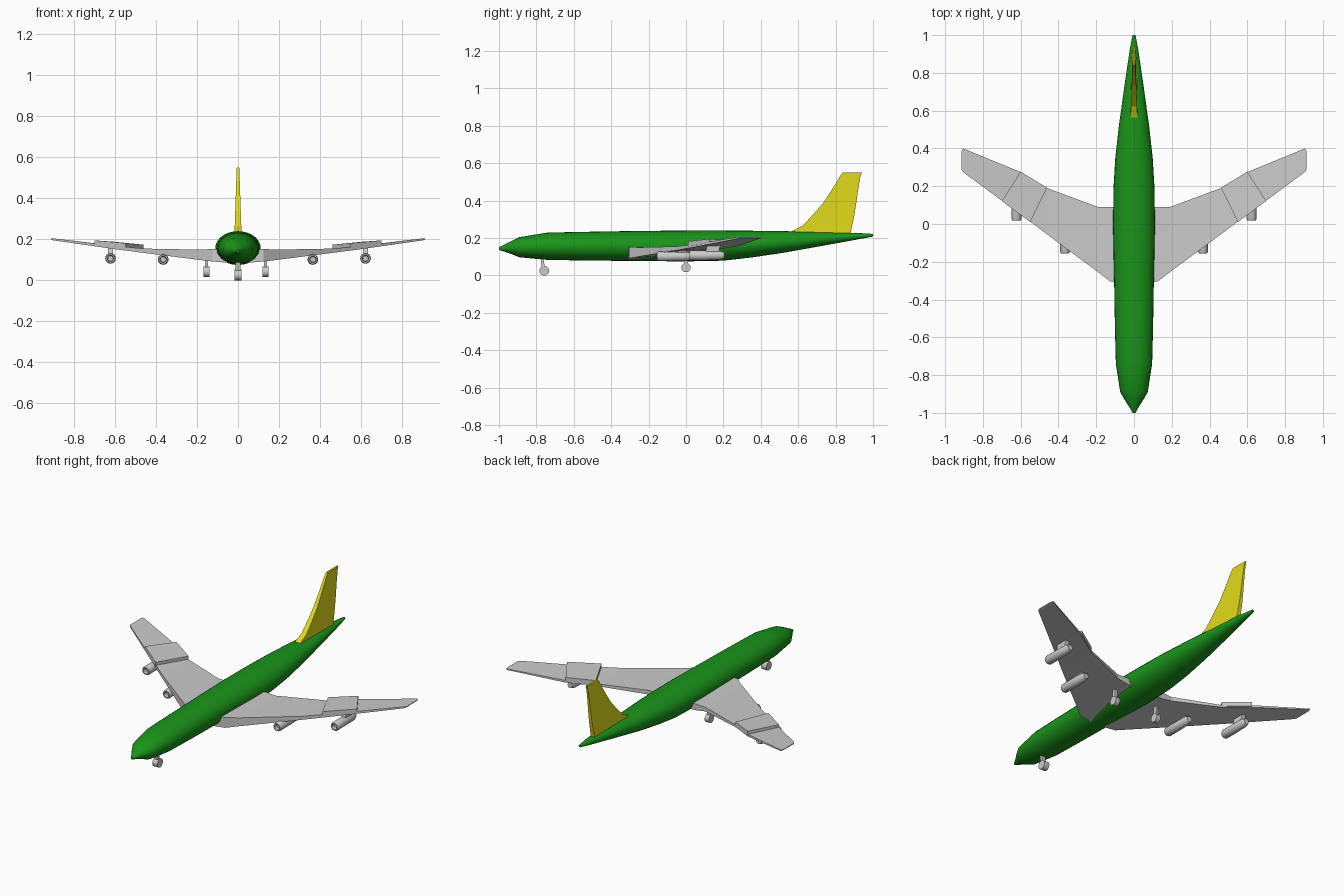
import bpy, math
from mathutils import Vector

if "Cube" in bpy.data.objects:
    bpy.data.objects.remove(bpy.data.objects["Cube"])


def material(name, rgb):
    m = bpy.data.materials.new(name)
    m.diffuse_color = (*rgb, 1)
    m.use_nodes = True
    m.node_tree.nodes["Principled BSDF"].inputs["Base Color"].default_value = m.diffuse_color
    return m


GREEN = material("green", (0.01, 0.30, 0.01))
YELLOW = material("yellow", (0.75, 0.70, 0.01))


def loft(name, rings, mat=None, smooth=None, mirror=False):
    """Skin equal-length rings of points into a capped solid."""
    n = len(rings[0])
    verts = [p for r in rings for p in r]
    faces = [tuple(range(n)), tuple(range(len(verts) - n, len(verts)))]
    for k in range(len(rings) - 1):
        for i in range(n):
            j = (i + 1) % n
            faces.append((k*n + i, k*n + j, (k+1)*n + j, (k+1)*n + i))
    me = bpy.data.meshes.new(name)
    me.from_pydata(verts, [], faces)
    ob = bpy.data.objects.new(name, me)
    bpy.context.collection.objects.link(ob)
    bpy.ops.object.select_all(action='DESELECT')
    bpy.context.view_layer.objects.active = ob
    ob.select_set(True)
    bpy.ops.object.mode_set(mode='EDIT')
    bpy.ops.mesh.select_all(action='SELECT')
    bpy.ops.mesh.normals_make_consistent(inside=False)
    bpy.ops.object.mode_set(mode='OBJECT')
    if mat:
        me.materials.append(mat)
    if smooth:
        bpy.ops.object.shade_smooth_by_angle(angle=math.radians(smooth))
    if mirror:
        ob.modifiers.new("mirror", 'MIRROR')
    return ob


def ellipse(x, y, z, rx, rz, n):
    return [(x + rx*math.cos(2*math.pi*i/n), y, z + rz*math.sin(2*math.pi*i/n))
            for i in range(n)]


def wheel(name, x, y, z, r, w):
    rings = []
    for dx in (-w/2, w/2):
        rings.append([(x + dx, y + r*math.cos(2*math.pi*i/20), z + r*math.sin(2*math.pi*i/20))
                      for i in range(20)])
    return loft(name, rings, smooth=30)


def strut(name, a, b, hx, hy):
    ring = lambda p: [(p[0] + sx*hx, p[1] + sy*hy, p[2])
                      for sx, sy in ((-1, -1), (1, -1), (1, 1), (-1, 1))]
    return loft(name, [ring(a), ring(b)])


# Fuselage: y, half width, bottom z, top z
body = [(-1, .008, .136, .150), (-.97, .024, .127, .165), (-.93, .05, .113, .186),
        (-.89, .073, .097, .205), (-.74, .096, .083, .229), (-.55, .101, .080, .233),
        (-.25, .106, .077, .238), (0, .111, .075, .240), (.2, .108, .079, .240),
        (.35, .099, .096, .239), (.52, .080, .121, .237), (.75, .048, .162, .231),
        (.92, .023, .193, .227), (1, .008, .208, .222)]
loft("fuselage", [ellipse(0, y, (b + t)/2, w, (t - b)/2, 28) for y, w, b, t in body],
     GREEN, smooth=30)

# Tail fin: z, leading y, trailing y, half thickness
fin = [(.22, .55, .88, .018), (.237, .565, .882, .018), (.265, .622, .888, .016),
       (.32, .675, .900, .014), (.385, .732, .910, .012), (.47, .787, .922, .009),
       (.53, .823, .933, .007), (.55, .838, .94, .006)]
loft("tail_fin", [[(-t, a, z), (t, a, z), (t*.7, b, z), (-t*.7, b, z)]
                  for z, a, b, t in fin], YELLOW)

# Wings: x, leading y, trailing y, leading bottom/top z, trailing bottom/top z
wing = [(.04, -.31, .09, .085, .153, .115, .153), (.125, -.305, .09, .092, .153, .115, .153),
        (.19, -.255, .09, .100, .150, .125, .150), (.46, -.055, .19, .134, .155, .142, .155),
        (.60, .05, .275, .152, .168, .156, .169), (.885, .26, .392, .193, .203, .196, .203),
        (.905, .275, .400, .196, .205, .198, .205), (.912, .285, .385, .199, .204, .200, .204)]
loft("wing", [[(x, a, b0), (x, a, t0), (x, b, t1), (x, b, b1)]
              for x, a, b, b0, t0, b1, t1 in wing], mirror=True)

# Raised panel on each wing
panel = [(.46, .192, .154), (.55, .010, .162), (.70, .122, .175), (.60, .277, .168)]
loft("wing_panel", [[(x, y, z + d) for x, y, z in panel] for d in (-.006, .020)], mirror=True)

# Engines with pylons
for label, x, y, z, top in (("inner", .365, -.155, .102, .135), ("outer", .622, .018, .107, .160)):
    prof = [(0, .016), (0, .022), (.008, .026), (.09, .026), (.165, .024), (.187, .016)]
    rings = [ellipse(x, y + .02, z, .013, .013, 20)]
    rings += [ellipse(x, y + d, z, r, r, 20) for d, r in prof]
    loft(label + "_engine", rings, smooth=35, mirror=True)
    strut(label + "_pylon", (x, y + .12, z + .01), (x, y + .13, top), .013, .035).modifiers.new("mirror", 'MIRROR')

# Main landing gear
for side, x in (("left", -.154), ("right", .134)):
    wheel(side + "_main_wheel", x, 0, .042, .025, .028)
    strut(side + "_main_strut", (x, 0, .045), (x, 0, .115), .008, .010)

# Nose gear
wheel("nose_wheel", 0, -.758, .026, .026, .034)
strut("nose_strut", (0, -.76, .03), (0, -.772, .10), .012, .008)
